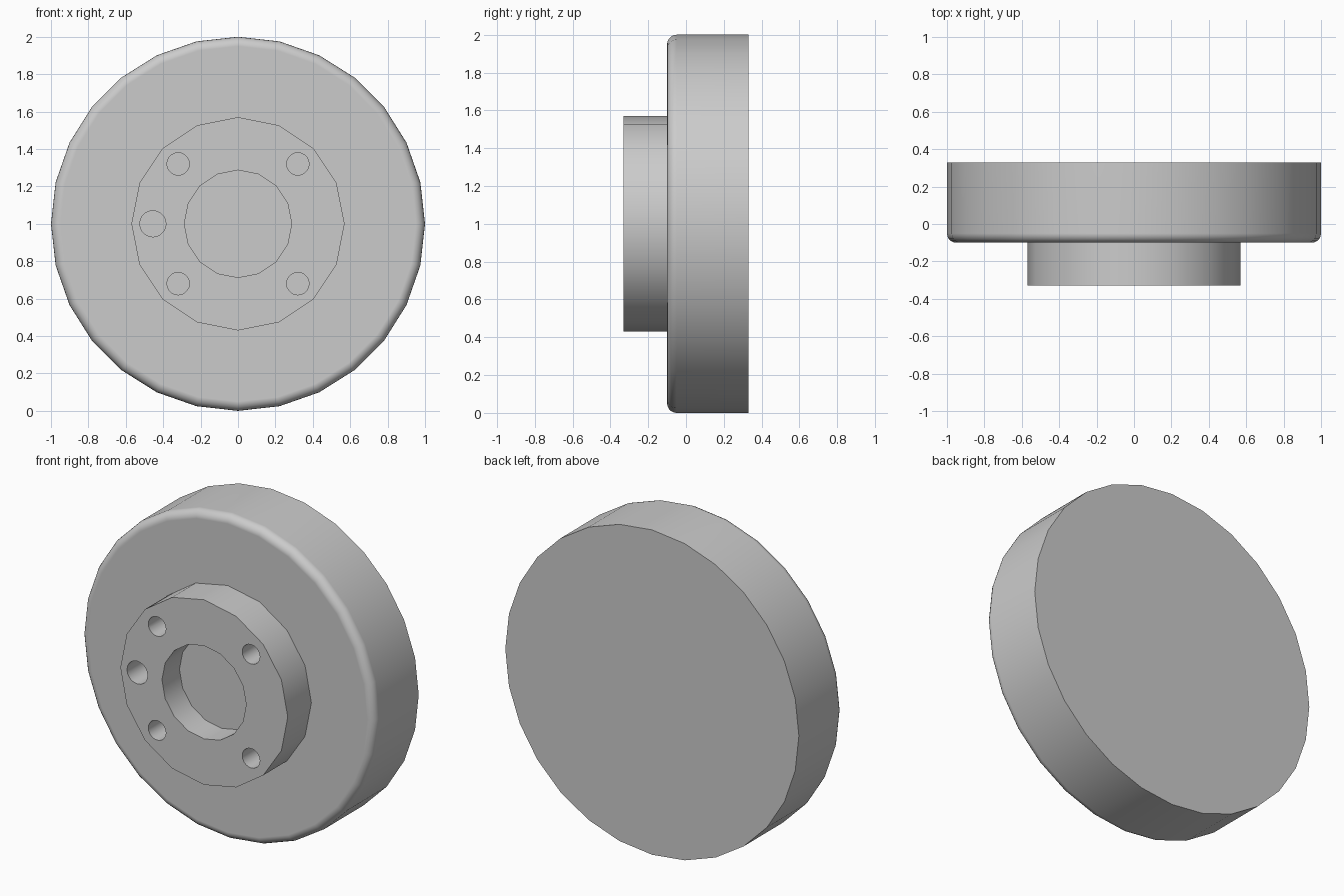
import bpy, bmesh, math

cube = bpy.data.objects.get("Cube")
if cube:
    bpy.data.objects.remove(cube, do_unlink=True)

# One plain grey for everything
grey = bpy.data.materials.new("light grey")
grey.use_nodes = True
colour = (0.6, 0.6, 0.6, 1.0)
grey.diffuse_color = colour
grey.node_tree.nodes["Principled BSDF"].inputs["Base Color"].default_value = colour


def lathe(name, profile, sides, x=0.0, z=1.0):
    """Turn (radius, y) points around the y axis and cap both ends."""
    bm = bmesh.new()
    rings = []
    for r, y in profile:
        angles = [2 * math.pi * i / sides for i in range(sides)]
        rings.append([bm.verts.new((x + r * math.cos(a), y, z + r * math.sin(a)))
                      for a in angles])
    for a, b in zip(rings, rings[1:]):
        for i in range(sides):
            j = (i + 1) % sides
            bm.faces.new((a[i], a[j], b[j], b[i]))
    bm.faces.new(rings[0])
    bm.faces.new(rings[-1])
    bmesh.ops.recalc_face_normals(bm, faces=bm.faces)
    mesh = bpy.data.meshes.new(name)
    bm.to_mesh(mesh)
    bm.free()
    mesh.materials.append(grey)
    obj = bpy.data.objects.new(name, mesh)
    bpy.context.collection.objects.link(obj)
    return obj


def cut(target, cutter):
    """Subtract the cutter from the target and remove it."""
    mod = target.modifiers.new("cut", 'BOOLEAN')
    mod.operation = 'DIFFERENCE'
    mod.solver = 'EXACT'
    mod.object = cutter
    graph = bpy.context.evaluated_depsgraph_get()
    mesh = bpy.data.meshes.new_from_object(target.evaluated_get(graph))
    target.modifiers.clear()
    target.data = mesh
    bpy.data.objects.remove(cutter, do_unlink=True)


def shade(obj):
    bpy.ops.object.select_all(action='DESELECT')
    obj.select_set(True)
    bpy.context.view_layer.objects.active = obj
    bpy.ops.object.shade_smooth_by_angle(angle=math.radians(30))
    mod = obj.modifiers.new("flat caps", 'WEIGHTED_NORMAL')
    mod.keep_sharp = True


# Disc with a rounded front rim
BACK, FACE, FILLET = 0.33, -0.10, 0.05
steps = 5
rim = [(1 - FILLET + FILLET * math.sin(t), FACE + FILLET - FILLET * math.cos(t))
       for t in (math.pi / 2 * i / steps for i in range(steps + 1))]
disc = lathe("disc", rim + [(1.0, BACK)], 28)

# Hub with a shallow centre bore
FRONT = -0.33
hub = lathe("hub", [(0.57, FRONT), (0.57, FACE + 0.02)], 16)
cut(hub, lathe("bore_cutter", [(0.287, FRONT - 0.1), (0.287, FRONT + 0.17)], 16))

# Four bolt holes and one larger locating hole
holes = [(sx * 0.32, 1 + sz * 0.32, 0.06) for sx in (-1, 1) for sz in (-1, 1)]
holes.append((-0.455, 1.0, 0.07))
for x, z, r in holes:
    cut(hub, lathe("hole_cutter", [(r, FRONT - 0.1), (r, FACE - 0.005)], 20, x, z))

shade(disc)
shade(hub)
